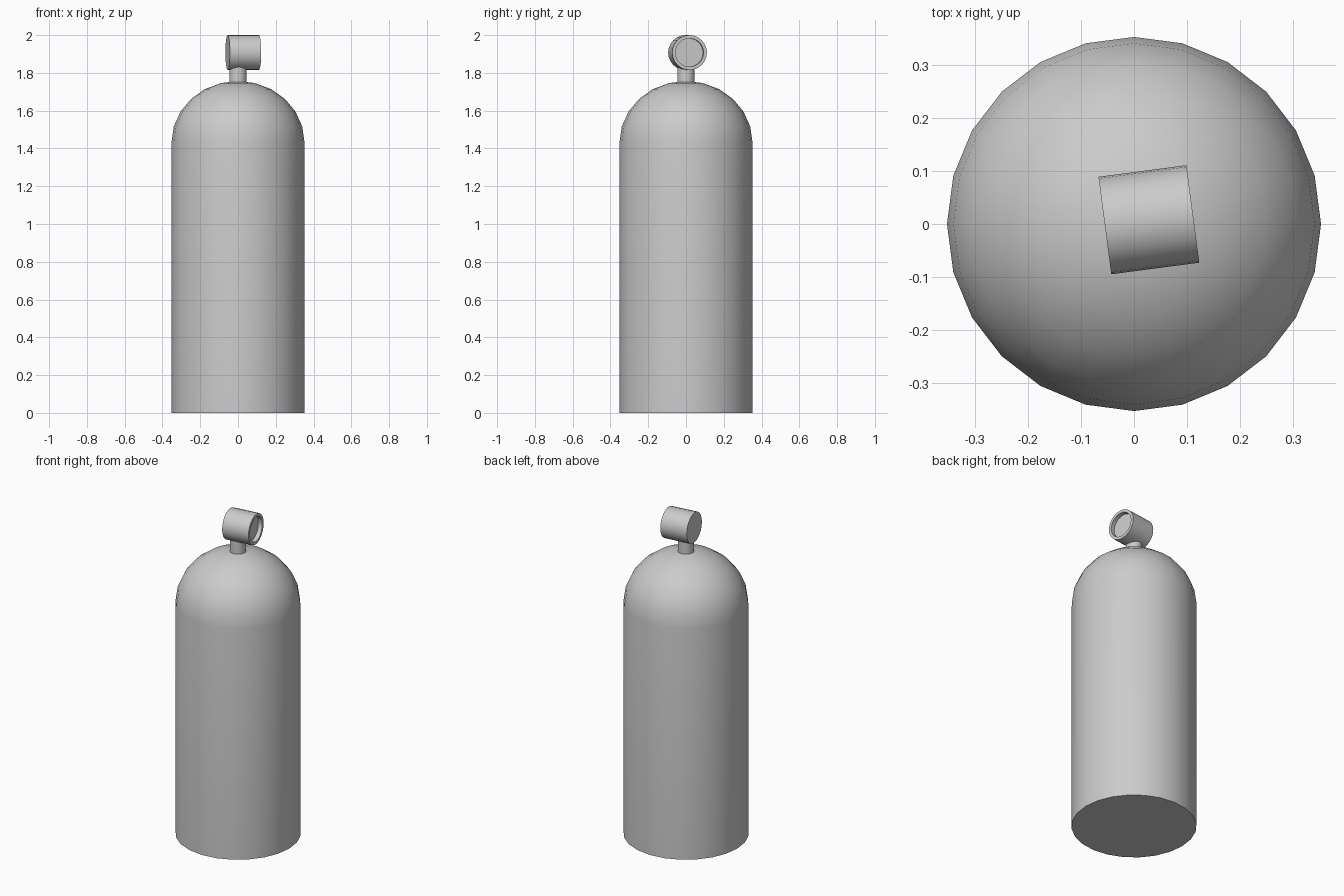
import bpy, math
from mathutils import Matrix

if "Cube" in bpy.data.objects:
    bpy.data.objects.remove(bpy.data.objects["Cube"])

SIDES = 24
grey = bpy.data.materials.new("plain grey")
grey.diffuse_color = (0.6, 0.6, 0.6, 1)
grey.use_nodes = True
grey.node_tree.nodes["Principled BSDF"].inputs["Base Color"].default_value = grey.diffuse_color


def lathe(name, profile, matrix=Matrix()):
    """Revolve (radius, height) points about z; zero radius makes a pole."""
    verts, faces, rings = [], [], []
    for r, z in profile:
        n = SIDES if r > 0 else 1
        rings.append([len(verts) + i for i in range(n)])
        for i in range(n):
            a = 2 * math.pi * i / SIDES
            verts.append((r * math.cos(a), r * math.sin(a), z))
    for lo, hi in zip(rings, rings[1:]):
        for i in range(SIDES):
            j = (i + 1) % SIDES
            quad = [lo[i % len(lo)], lo[j % len(lo)], hi[j % len(hi)], hi[i % len(hi)]]
            faces.append(list(dict.fromkeys(quad)))
    mesh = bpy.data.meshes.new(name)
    mesh.from_pydata(verts, [], faces)
    mesh.materials.append(grey)
    ob = bpy.data.objects.new(name, mesh)
    bpy.context.collection.objects.link(ob)
    ob.matrix_world = matrix
    bpy.ops.object.select_all(action='DESELECT')
    ob.select_set(True)
    bpy.context.view_layer.objects.active = ob
    bpy.ops.object.shade_smooth_by_angle(angle=math.radians(35))
    return ob


# Tank: straight wall with a slightly flattened dome
R, SHOULDER, DOME = 0.352, 1.432, 0.325
dome = [(R * math.cos(math.radians(a)), SHOULDER + DOME * math.sin(math.radians(a)))
        for a in range(0, 90, 15)]
lathe("tank", [(0, 0), (R, 0)] + dome + [(0, SHOULDER + DOME)])

# Neck between the dome and the gauge
lathe("neck", [(0, 1.70), (0.046, 1.70), (0.046, 1.85), (0, 1.85)])

# Gauge: sideways drum, turned slightly, with a recessed dial at its right end
r, half, dial, depth = 0.0925, 0.0835, 0.075, 0.025
place = (Matrix.Translation((0.028, 0.008, 2 - r))
         @ Matrix.Rotation(math.radians(7.5), 4, 'Z')
         @ Matrix.Rotation(math.radians(90), 4, 'Y'))
lathe("gauge", [(0, -half), (r, -half), (r, half), (dial, half),
                (dial, half - depth), (0, half - depth)], place)
